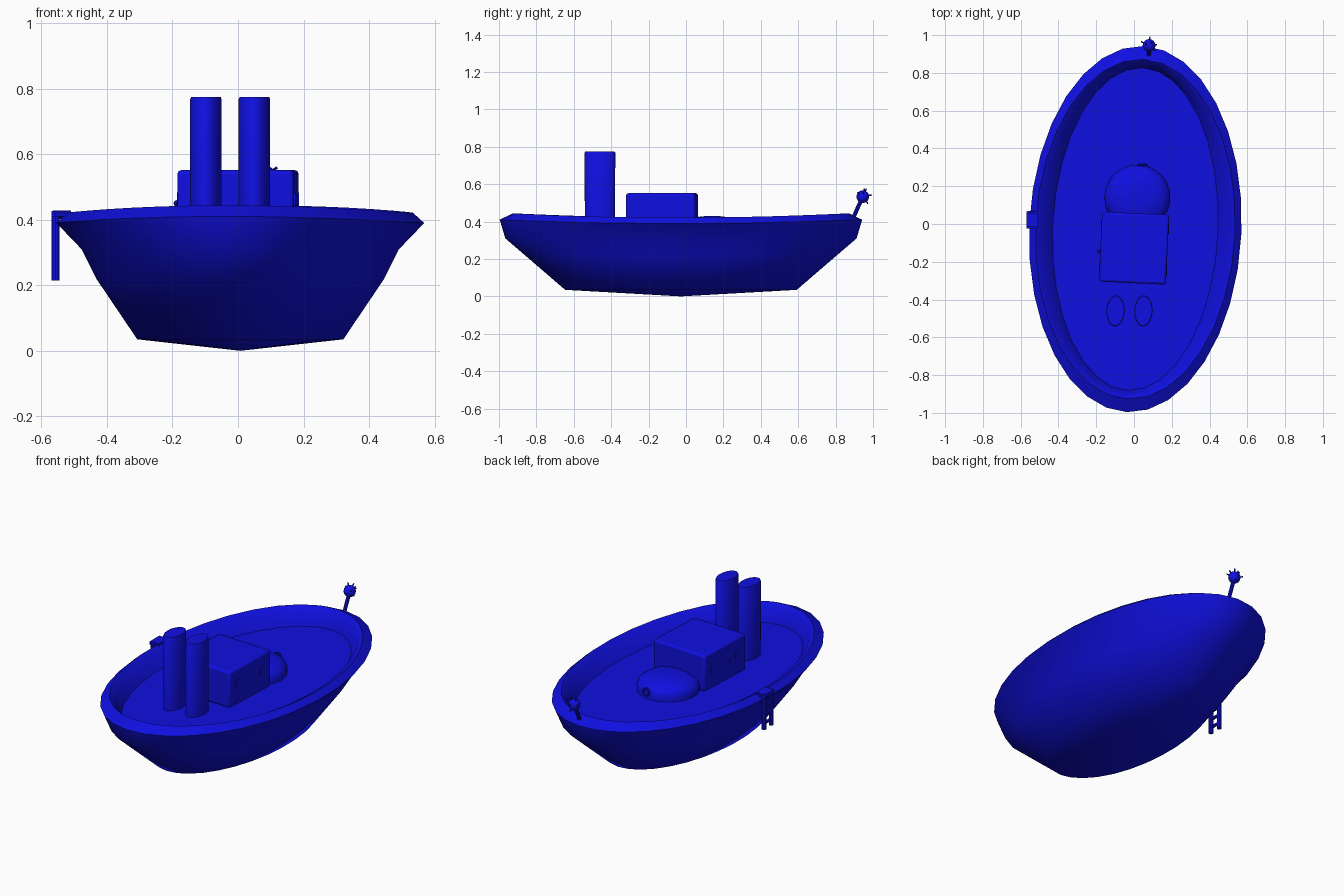
import bpy, bmesh, math
from mathutils import Vector, Matrix

if "Cube" in bpy.data.objects:
    bpy.data.objects.remove(bpy.data.objects["Cube"])

TURN = Matrix.Rotation(math.radians(-2.6), 4, 'Z')
blue = bpy.data.materials.new("blue")
blue.diffuse_color = (0.005, 0.005, 0.75, 1)
blue.use_nodes = True
blue.node_tree.nodes["Principled BSDF"].inputs["Base Color"].default_value = blue.diffuse_color


def finish(name, bm, angle=35, bevel=0):
    bmesh.ops.recalc_face_normals(bm, faces=bm.faces)
    me = bpy.data.meshes.new(name)
    bm.to_mesh(me)
    bm.free()
    ob = bpy.data.objects.new(name, me)
    bpy.context.collection.objects.link(ob)
    me.materials.append(blue)
    if bevel:
        mod = ob.modifiers.new("bevel", 'BEVEL')
        mod.width, mod.segments = bevel, 2
    bpy.ops.object.select_all(action='DESELECT')
    ob.select_set(True)
    bpy.context.view_layer.objects.active = ob
    bpy.ops.object.shade_smooth_by_angle(angle=math.radians(angle))
    return ob


def lofted(name, rings, center, n=32, angle=35, keel=None):
    """Oval rings: (x radius, y radius, z at the sides, z at the ends)."""
    bm = bmesh.new()
    loops = []
    for rx, ry, zs, ze in rings:
        loop = []
        for i in range(n):
            t = 2 * math.pi * i / n
            p = TURN @ Vector((rx * math.cos(t), ry * math.sin(t), 0))
            z = zs + (ze - zs) * math.sin(t) ** 2
            loop.append(bm.verts.new((p.x + center[0], p.y + center[1], z)))
        loops.append(loop)
    for a, b in zip(loops, loops[1:]):
        for i in range(n):
            j = (i + 1) % n
            bm.faces.new((a[i], a[j], b[j], b[i]))
    if keel is None:
        bm.faces.new(loops[0])
    else:
        tip = bm.verts.new((center[0], center[1], keel))
        for i in range(n):
            bm.faces.new((tip, loops[0][i], loops[0][(i + 1) % n]))
    bm.faces.new(loops[-1])
    return finish(name, bm, angle)


def add_rod(bm, a, b, r, seg=10):
    a, b = Vector(a), Vector(b)
    d = b - a
    m = Matrix.Translation((a + b) / 2) @ d.to_track_quat('Z', 'Y').to_matrix().to_4x4()
    bmesh.ops.create_cone(bm, cap_ends=True, segments=seg, radius1=r, radius2=r,
                          depth=d.length, matrix=m)


def add_ball(bm, p, r, seg=16):
    bmesh.ops.create_uvsphere(bm, u_segments=seg, v_segments=seg // 2, radius=r,
                              matrix=Matrix.Translation(p))


# Hull with raised gunwale and sunken deck
lofted("hull", [(0.315, 0.62, 0.035, 0.035), (0.44, 0.835, 0.22, 0.22),
                (0.485, 0.94, 0.31, 0.31), (0.562, 0.97, 0.39, 0.41),
                (0.528, 0.90, 0.421, 0.444), (0.49, 0.875, 0.40, 0.42),
                (0.438, 0.855, 0.335, 0.335)], (0.007, -0.027), angle=50, keel=0.0)

# Funnels
for side, x in (("left", -0.098), ("right", 0.05)):
    lofted(side + "_funnel", [(0.048, 0.081, 0.325, 0.325), (0.048, 0.082, 0.768, 0.768),
                              (0.045, 0.078, 0.775, 0.775)], (x, -0.46), angle=30)

# Cabin
bm = bmesh.new()
bmesh.ops.create_cube(bm, size=1, matrix=Matrix.Translation((0, -0.128, 0.443)) @ TURN
                      @ Matrix.Diagonal((0.355, 0.37, 0.217, 1)))
finish("cabin", bm, bevel=0.012)

# Rounded wheelhouse behind the cabin
lofted("wheelhouse", [(0.172, 0.172, 0.325, 0.325), (0.174, 0.174, 0.365, 0.365),
                      (0.163, 0.163, 0.39, 0.39), (0.135, 0.135, 0.41, 0.41),
                      (0.09, 0.09, 0.423, 0.423), (0.04, 0.04, 0.429, 0.429)],
       (0.018, 0.14), angle=50)

# Cabin portholes and door knobs
bm = bmesh.new()
for sx in (-1, 1):
    for y in (-0.11, 0.11):
        p = Vector((0, -0.128, 0.455)) + TURN @ Vector((sx * 0.176, y, 0))
        add_rod(bm, p - Vector((0.005, 0, 0)), p + Vector((0.005, 0, 0)), 0.028, 16)
add_ball(bm, (-0.187, -0.145, 0.45), 0.01, 8)
finish("portholes", bm)

# Small ring on the wheelhouse wall
bpy.ops.mesh.primitive_torus_add(location=(0.045, 0.313, 0.375), rotation=(math.pi / 2, 0, 0),
                                 major_radius=0.02, minor_radius=0.006,
                                 major_segments=16, minor_segments=8)
ring = bpy.context.object
ring.name = "wheelhouse_ring"
ring.data.materials.append(blue)
bpy.ops.object.shade_smooth_by_angle()

# Stern lamp: leaning pole, ball and short spikes
bm = bmesh.new()
ball = Vector((0.08, 0.945, 0.533))
add_rod(bm, (0.078, 0.885, 0.40), ball, 0.011)
add_ball(bm, ball, 0.034)
for d in ((0.3, 0.4, 0.9), (-0.4, 0.2, 0.9), (0.9, 0.1, 0.6), (0.1, 1, 0.2),
          (-0.8, 0.4, 0.2), (0.2, 0.6, -0.8), (0.6, -0.5, 0.4)):
    v = Vector(d).normalized()
    add_rod(bm, ball + v * 0.025, ball + v * 0.048, 0.004, 6)
finish("stern_lamp", bm)

# Boarding ladder hooked over the side
bm = bmesh.new()
for y in (-0.012, 0.056):
    add_rod(bm, (-0.557, y, 0.215), (-0.557, y, 0.422), 0.013)
    add_rod(bm, (-0.565, y, 0.415), (-0.51, y, 0.415), 0.013)
for z in (0.25, 0.30, 0.35, 0.40):
    add_rod(bm, (-0.557, -0.012, z), (-0.557, 0.056, z), 0.009)
bmesh.ops.create_cube(bm, size=1, matrix=Matrix.Translation((-0.54, 0.022, 0.417))
                      @ Matrix.Diagonal((0.06, 0.09, 0.02, 1)))
finish("ladder", bm)
